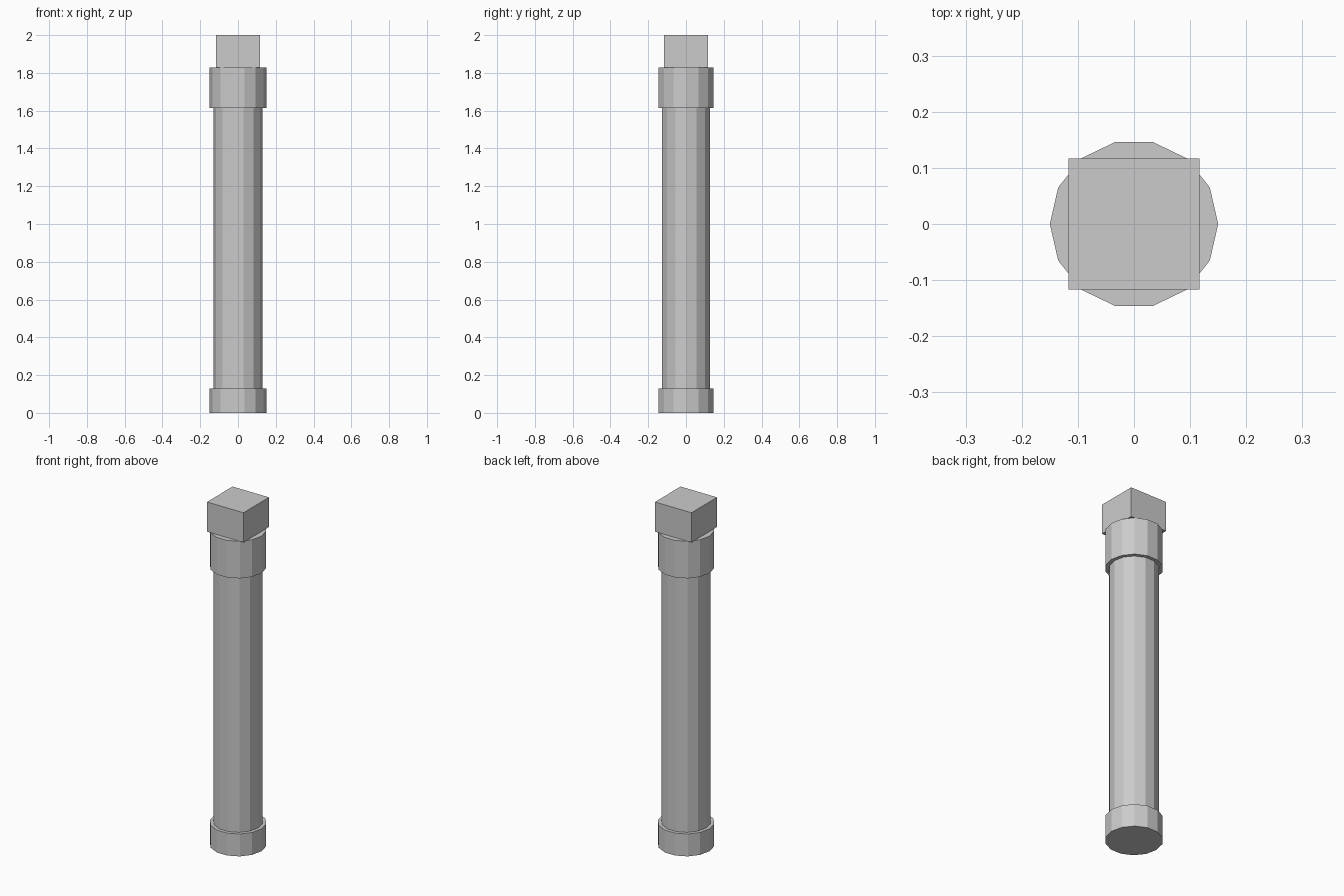
import bpy

if "Cube" in bpy.data.objects:
    bpy.data.objects.remove(bpy.data.objects["Cube"])

SIDES = 14


def drum(name, radius, z0, z1):
    # 14-sided prism with a corner pointing along +x
    bpy.ops.mesh.primitive_cylinder_add(
        vertices=SIDES, radius=radius, depth=z1 - z0,
        location=(0, 0, (z0 + z1) / 2), rotation=(0, 0, -1.5707963))
    bpy.context.object.name = name


# Round column: base, shaft and collar
drum("base", 0.15, 0.0, 0.13)
drum("shaft", 0.13, 0.13, 1.613)
drum("collar", 0.15, 1.613, 1.828)

# Square block on top
bpy.ops.mesh.primitive_cube_add(size=1, location=(0, 0, 1.914))
block = bpy.context.object
block.name = "top_block"
block.scale = (0.234, 0.234, 0.172)
